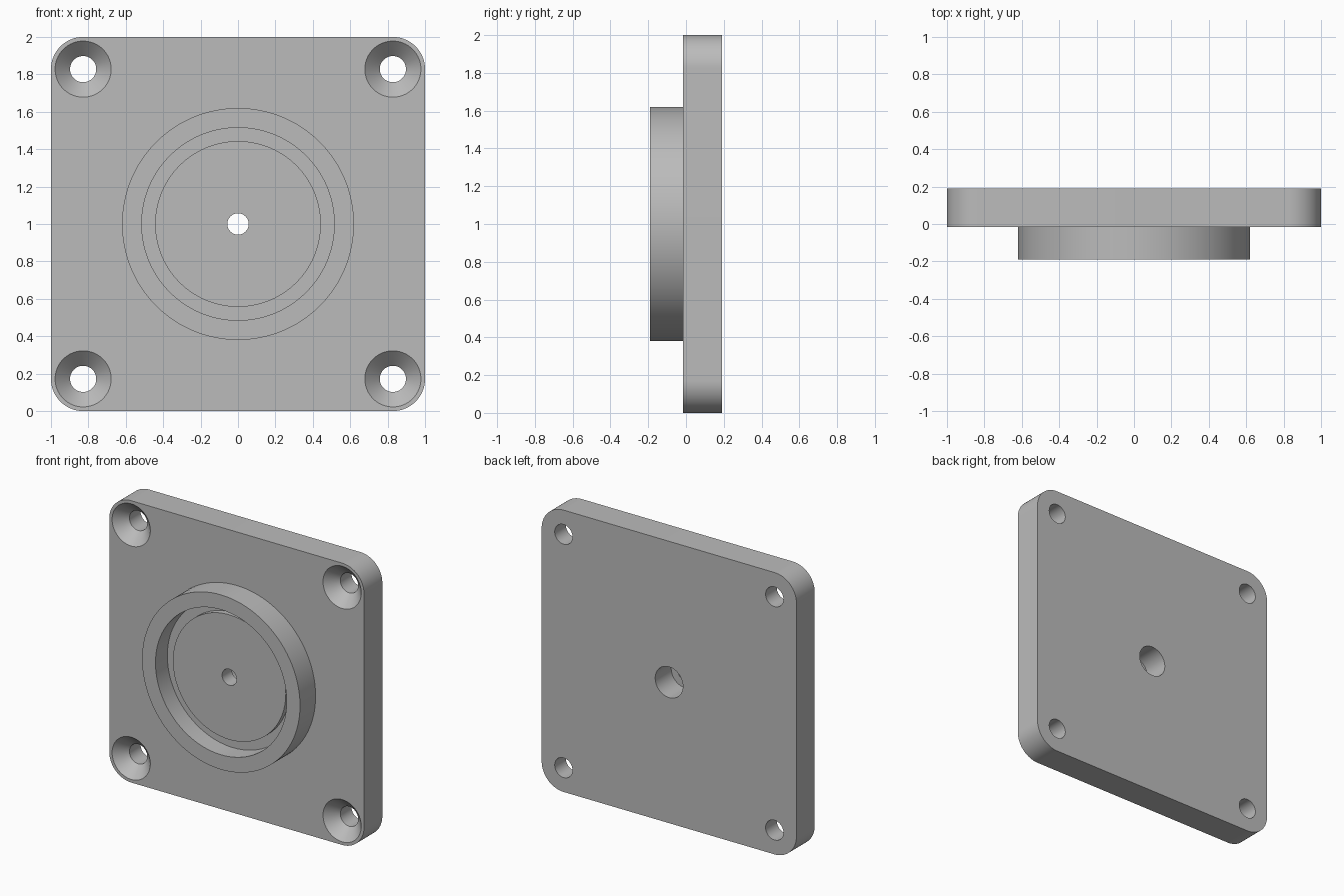
import bpy, bmesh
from math import cos, sin, pi, radians

cube = bpy.data.objects.get("Cube")
if cube:
    bpy.data.objects.remove(cube, do_unlink=True)

FRONT, FACE, BACK = -0.19, -0.015, 0.19   # boss front, plate front, plate back
HOLE = 0.828                              # bolt hole offset from the centre
CORNER = 1 - HOLE
OUT = 0.05                                # cutter overshoot

grey = bpy.data.materials.new("plain grey")
grey.use_nodes = True
colour = (0.5, 0.5, 0.5, 1)
grey.diffuse_color = colour
grey.node_tree.nodes["Principled BSDF"].inputs["Base Color"].default_value = colour


def finish(name, bm):
    bmesh.ops.recalc_face_normals(bm, faces=bm.faces)
    mesh = bpy.data.meshes.new(name)
    bm.to_mesh(mesh)
    bm.free()
    mesh.materials.append(grey)
    obj = bpy.data.objects.new(name, mesh)
    bpy.context.collection.objects.link(obj)
    return obj


def lathe(name, profile, x=0, z=1, steps=96):
    """Closed solid turned about the y direction from (radius, y) points."""
    bm = bmesh.new()
    rings = [[bm.verts.new((x + r * cos(2 * pi * i / steps), y,
                            z + r * sin(2 * pi * i / steps)))
              for i in range(steps)] for r, y in profile]
    for a, b in zip(rings, rings[1:]):
        for i in range(steps):
            j = (i + 1) % steps
            bm.faces.new((a[i], a[j], b[j], b[i]))
    bm.faces.new(rings[0])
    bm.faces.new(rings[-1])
    return finish(name, bm)


def rounded_plate(name, steps=24):
    bm = bmesh.new()
    outline = []
    for k, (sx, sz) in enumerate([(1, 1), (-1, 1), (-1, -1), (1, -1)]):
        for i in range(steps + 1):
            a = pi / 2 * (k + i / steps)
            outline.append(bm.verts.new((sx * HOLE + CORNER * cos(a), FACE,
                                         1 + sz * HOLE + CORNER * sin(a))))
    face = bm.faces.new(outline)
    new = bmesh.ops.extrude_face_region(bm, geom=[face])["geom"]
    moved = [v for v in new if isinstance(v, bmesh.types.BMVert)]
    bmesh.ops.translate(bm, verts=moved, vec=(0, BACK - FACE, 0))
    return finish(name, bm)


def combine(body, tool, operation):
    mod = body.modifiers.new(operation.lower(), "BOOLEAN")
    mod.operation, mod.solver, mod.object = operation, "EXACT", tool
    bpy.context.view_layer.objects.active = body
    bpy.ops.object.modifier_apply(modifier=mod.name)
    bpy.data.objects.remove(tool, do_unlink=True)


# Square plate with the round boss
body = rounded_plate("flange_plate")
combine(body, lathe("boss", [(0.62, FRONT), (0.62, 0.05)]), "UNION")

# Recess in the boss, leaving a groove around a raised central disc
DISC, GROOVE = -0.097, -0.057
recess = lathe("recess", [(0.515, FRONT - OUT), (0.515, GROOVE), (0.443, GROOVE),
                          (0.443, DISC)])
combine(body, recess, "DIFFERENCE")

# Centre hole, wider from the back
combine(body, lathe("centre_bore", [(0.057, FRONT), (0.057, 0.01), (0.109, 0.01),
                                    (0.109, BACK + OUT)]), "DIFFERENCE")

# Countersunk bolt holes in the corners
for sx in (-1, 1):
    for sz in (-1, 1):
        sink = lathe("bolt_hole", [(0.15 + OUT, FACE - OUT), (0.07, FACE + 0.08),
                                   (0.07, BACK + OUT)], sx * HOLE, 1 + sz * HOLE, 64)
        combine(body, sink, "DIFFERENCE")

# Smooth round walls, crisp edges
bpy.ops.object.select_all(action="DESELECT")
body.select_set(True)
bpy.context.view_layer.objects.active = body
bpy.ops.object.shade_smooth_by_angle(angle=radians(30))
